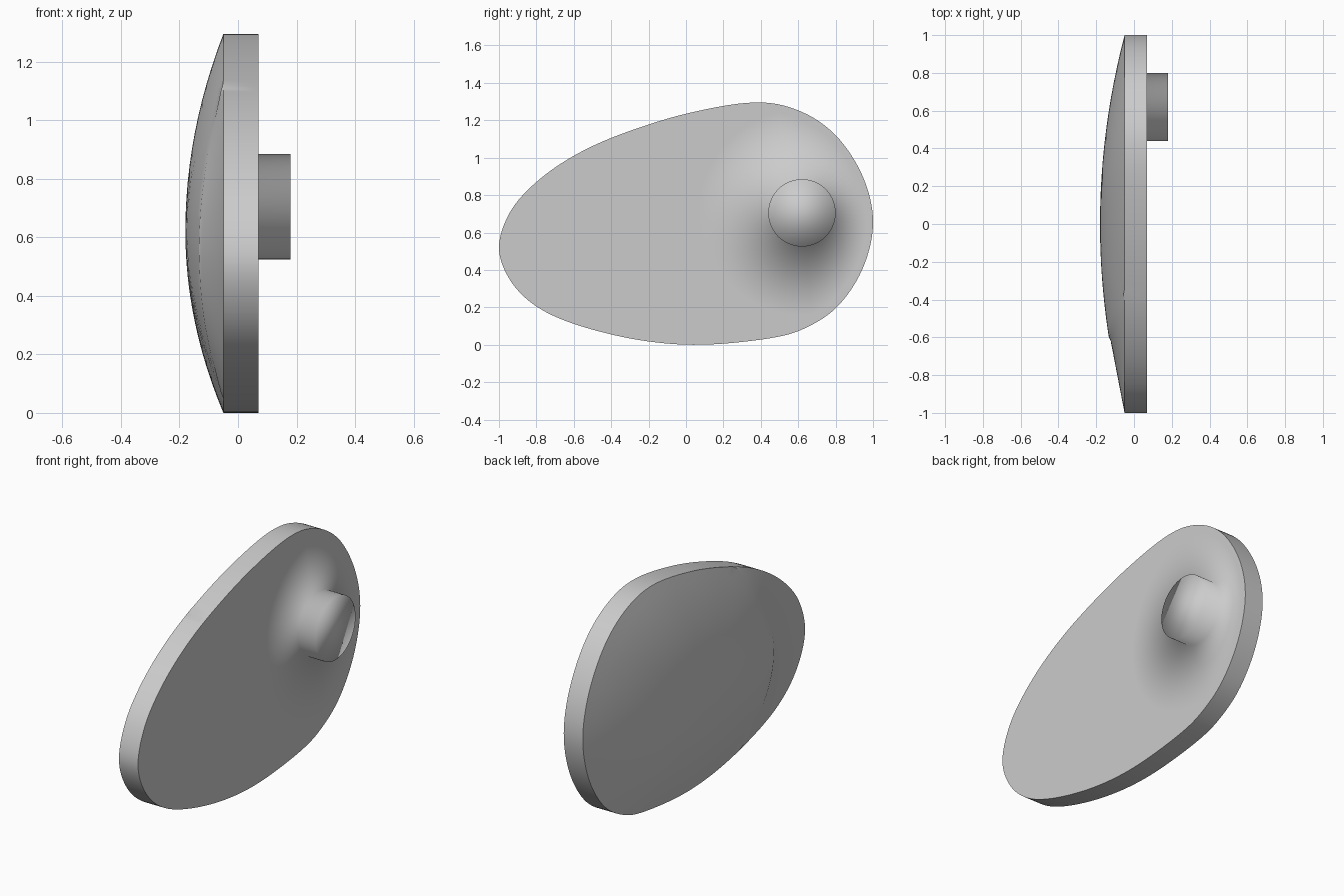
import bpy, bmesh, math
from mathutils import Vector

if "Cube" in bpy.data.objects:
    bpy.data.objects.remove(bpy.data.objects["Cube"])

# Egg-shaped outline in the y-z plane
OUTLINE = [(-1, .52), (-.94, .71), (-.8, .87), (-.6, 1.01), (-.35, 1.125), (0, 1.235),
           (.36, 1.295), (.6, 1.253), (.8, 1.12), (.945, .9), (1, .66), (.95, .42),
           (.82, .215), (.65, .095), (.45, .035), (.08, 0), (-.25, .025), (-.58, .105),
           (-.8, .205), (-.94, .345)]
FRONT_X, BACK_X, KNOB_X = .07, -.05, .18
KNOB_C, KNOB_R = Vector((.62, .705)), .18
DOME_C, DOME_H = Vector((0, .62)), .13


def smooth_loop(pts, steps):
    """Closed Catmull-Rom curve through the points."""
    p, n, out = [Vector(q) for q in pts], len(pts), []
    for i in range(n):
        a, b, c, d = (p[(i + k) % n] for k in (-1, 0, 1, 2))
        for s in range(steps):
            t = s / steps
            out.append(.5 * (2 * b + (c - a) * t + (2 * a - 5 * b + 4 * c - d) * t * t
                             + (3 * b - a - 3 * c + d) * t ** 3))
    return out


def seam_fraction(q):
    """Where the ray from the dome centre to rim point q meets the seam."""
    def inside(t):
        p = DOME_C.lerp(q, t)
        return p.x > -.6 + .24 * ((p.y - .57) / .54) ** 2
    if inside(1):
        return 1
    lo, hi = 0, 1
    for _ in range(30):
        mid = (lo + hi) / 2
        lo, hi = (mid, hi) if inside(mid) else (lo, mid)
    return lo


rim = smooth_loop(OUTLINE, 8)
bm = bmesh.new()


def ring(points):
    return [bm.verts.new(p) for p in points]


def bridge(a, b):
    n = len(a)
    for i in range(n):
        j = (i + 1) % n
        bm.faces.new((a[i], a[j], b[j], b[i]))


# Round knob and its blended front face
dirs = [(q - KNOB_C).normalized() for q in rim]
knob = [KNOB_C + d * KNOB_R for d in dirs]
blend = [KNOB_C + d * min(.55, .92 * (q - KNOB_C).length) for d, q in zip(dirs, rim)]
rings = [ring((KNOB_X, *p) for p in knob), ring((FRONT_X, *p) for p in knob),
         ring((FRONT_X, *p) for p in blend), ring((FRONT_X, *p) for p in rim)]
bm.faces.new(rings[0])

# Side wall
rings.append(ring((BACK_X, *p) for p in rim))

# Domed back, stepping down at the curved seam to a straight-sided tip
seams = [seam_fraction(q) for q in rim]


def dome_point(q, t, scale=1, ts=None):
    depth = DOME_H * (1 - (t if ts is None else ts) ** 2) * scale
    return (BACK_X - depth, *DOME_C.lerp(q, t))


rings.append(ring(dome_point(q, min(1, s + .02), .88, s) for q, s in zip(rim, seams)))
seam_ring = ring(dome_point(q, s) for q, s in zip(rim, seams))
rings.append(seam_ring)
STEPS = 12
for k in range(STEPS - 1, 0, -1):
    rings.append(ring(dome_point(q, s * k / STEPS) for q, s in zip(rim, seams)))
for a, b in zip(rings, rings[1:]):
    bridge(a, b)
apex = bm.verts.new((BACK_X - DOME_H, *DOME_C))
last = rings[-1]
for i in range(len(last)):
    bm.faces.new((last[i], last[(i + 1) % len(last)], apex))

bmesh.ops.remove_doubles(bm, verts=bm.verts, dist=.0005)
bmesh.ops.recalc_face_normals(bm, faces=bm.faces)

# Smooth shading, with crisp rim and seam; the knob blends into the front
for f in bm.faces:
    f.smooth = True
for e in bm.edges:
    angle = e.calc_face_angle(0)
    mid = (e.verts[0].co + e.verts[1].co) / 2
    on_knob = (Vector((mid.y, mid.z)) - KNOB_C).length < KNOB_R + .01 and mid.x > 0
    if not on_knob and angle > (.3 if mid.x < BACK_X - .001 else .9):
        e.smooth = False

mesh = bpy.data.meshes.new("egg_plate_with_knob")
bm.to_mesh(mesh)
bm.free()
plate = bpy.data.objects.new("egg_plate_with_knob", mesh)
bpy.context.collection.objects.link(plate)
